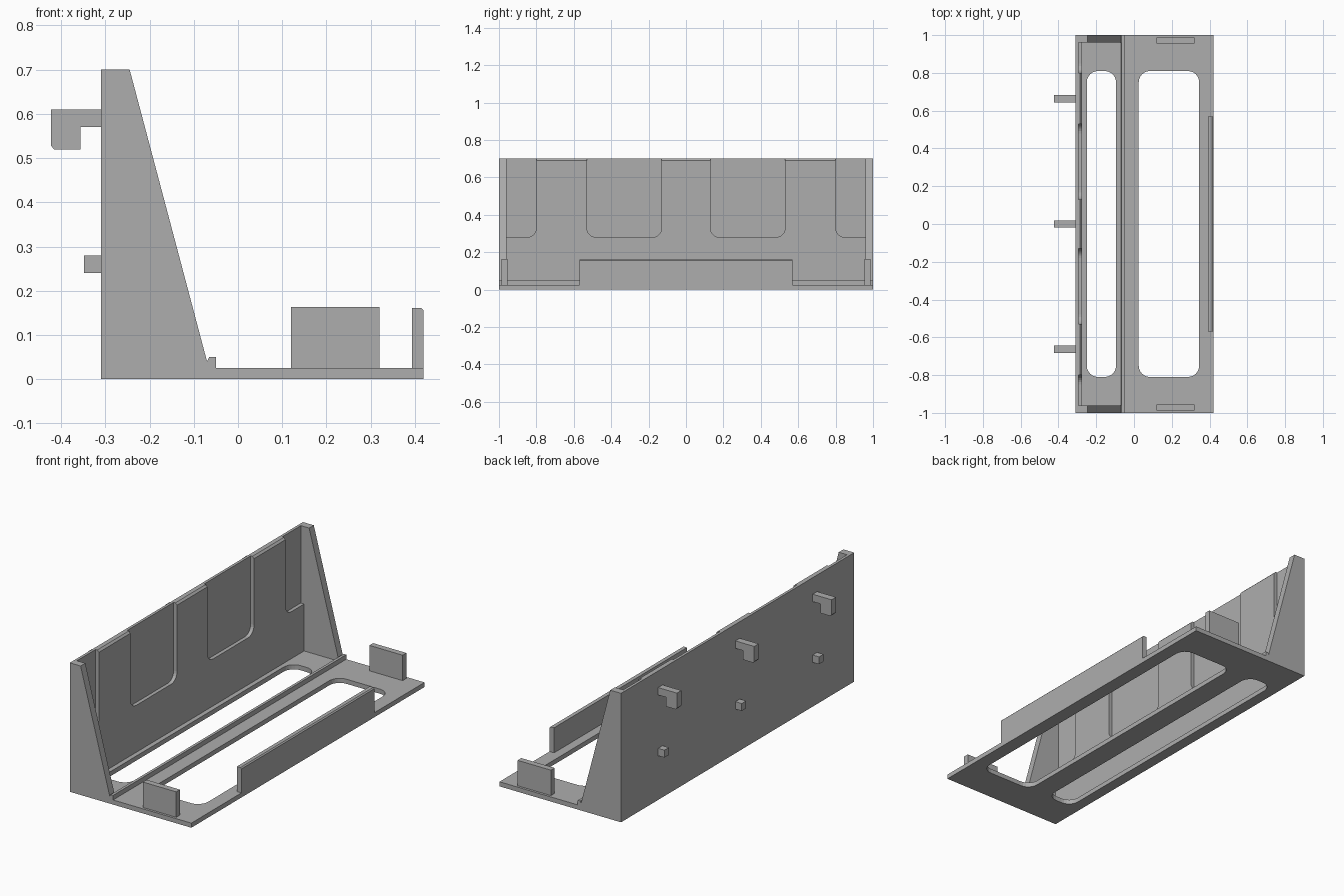
import bpy
import bmesh
from math import pi, sin, cos
from mathutils import Vector

if "Cube" in bpy.data.objects:
    bpy.data.objects.remove(bpy.data.objects["Cube"])

grey = bpy.data.materials.new("plain grey")
grey.use_nodes = True
colour = (0.42, 0.42, 0.42, 1)
grey.diffuse_color = colour
grey.node_tree.nodes["Principled BSDF"].inputs["Base Color"].default_value = colour


def prism(name, outline, axis, low, high):
    """Extrude a flat outline along one axis; the outline uses the other two in order."""
    def place(p):
        v = list(p)
        v.insert("xyz".index(axis), low)
        return v
    bm = bmesh.new()
    face = bm.faces.new([bm.verts.new(place(p)) for p in outline])
    grown = bmesh.ops.extrude_face_region(bm, geom=[face])["geom"]
    step = Vector([high - low if a == axis else 0 for a in "xyz"])
    bmesh.ops.translate(bm, verts=[g for g in grown if isinstance(g, bmesh.types.BMVert)], vec=step)
    bmesh.ops.recalc_face_normals(bm, faces=bm.faces)
    mesh = bpy.data.meshes.new(name)
    bm.to_mesh(mesh)
    bm.free()
    mesh.materials.append(grey)
    obj = bpy.data.objects.new(name, mesh)
    bpy.context.collection.objects.link(obj)
    return obj


def rect(a, b, c, d):
    return [(a, c), (b, c), (b, d), (a, d)]


def rounded(a, b, c, d, r, steps=6):
    """Rectangle outline with rounded corners."""
    points = []
    centres = [(b - r, d - r), (a + r, d - r), (a + r, c + r), (b - r, c + r)]
    for i, (u, v) in enumerate(centres):
        for k in range(steps + 1):
            t = (i + k / steps) * pi / 2
            points.append((u + r * cos(t), v + r * sin(t)))
    return points


def cut(target, cutters):
    """Cut the helpers out of the target, then delete them."""
    for cutter in cutters:
        cutter.hide_render = True
        mod = target.modifiers.new("cut", "BOOLEAN")
        mod.operation = "DIFFERENCE"
        mod.solver = "EXACT"
        mod.object = cutter
        bpy.context.view_layer.objects.active = target
        bpy.ops.object.modifier_apply(modifier=mod.name)
        bpy.data.objects.remove(cutter)


# Base tray with two long slots
base = prism("base_plate", rect(-0.31, 0.42, -1, 1), "z", 0, 0.025)
cut(base, [prism("slot_cutter", rounded(a, b, -0.81, 0.81, 0.06), "z", -0.1, 0.1)
           for a, b in ((-0.25, -0.095), (0.025, 0.345))])

# Back wall with shallow pockets open at the top
wall = prism("back_wall", [(-0.31, 0.025), (-0.275, 0.025), (-0.275, 0.69),
                           (-0.285, 0.7), (-0.31, 0.7)], "y", -0.96, 0.96)
cut(wall, [prism("pocket_cutter", rounded(a, b, 0.28, 0.9, 0.05), "x", -0.295, -0.2)
           for a, b in ((-1.1, -0.8), (-0.53, -0.13), (0.13, 0.53), (0.8, 1.1))])

# Low ridge along the tray
prism("ridge", [(-0.07, 0.025), (-0.05, 0.025), (-0.05, 0.05), (-0.065, 0.05), (-0.07, 0.04)],
      "y", -1, 1)

# Front lip with a chamfered outer edge
prism("front_lip", [(0.393, 0.025), (0.42, 0.025), (0.42, 0.155), (0.414, 0.161), (0.393, 0.161)],
      "y", -0.57, 0.57)

# Sloped end walls and side tabs
gusset = [(-0.31, 0.025), (-0.07, 0.025), (-0.07, 0.04), (-0.245, 0.7), (-0.31, 0.7)]
for side, s in (("left", 1), ("right", -1)):
    y0, y1 = sorted((s * 0.96, s))
    prism("end_wall_" + side, gusset, "y", y0, y1)
    y0, y1 = sorted((s * 0.955, s * 0.987))
    prism("side_tab_" + side, rect(0.12, 0.32, 0.025, 0.163), "y", y0, y1)

# Hooks and pegs on the back
hook = [(-0.31, 0.61), (-0.423, 0.61), (-0.423, 0.528), (-0.416, 0.52),
        (-0.356, 0.52), (-0.356, 0.57), (-0.31, 0.57)]
for i, y in enumerate((-0.663, 0, 0.663)):
    prism(f"hook_{i + 1}", hook, "y", y - 0.019, y + 0.019)
    prism(f"peg_{i + 1}", rect(-0.348, -0.31, 0.24, 0.28), "y", y - 0.019, y + 0.019)
